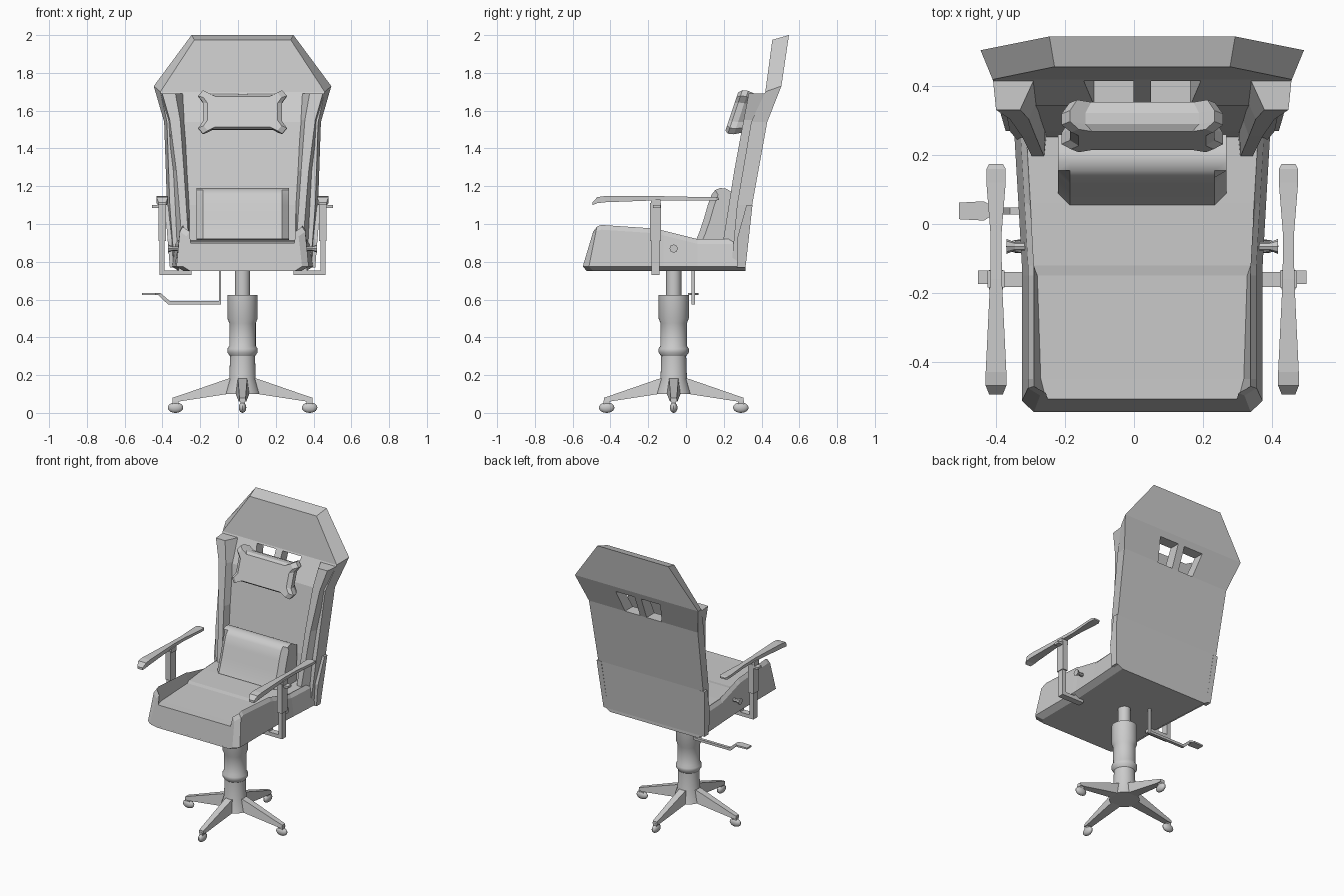
import bpy, bmesh, math
from mathutils import Vector

if "Cube" in bpy.data.objects:
    bpy.data.objects.remove(bpy.data.objects["Cube"])

CX, CY = 0.024, -0.065          # column axis

grey = bpy.data.materials.new("light grey")
grey.use_nodes = True
COLOUR = (0.6, 0.6, 0.6, 1)
grey.diffuse_color = COLOUR
grey.node_tree.nodes["Principled BSDF"].inputs["Base Color"].default_value = COLOUR


def finish(name, bm, smooth=False):
    """Turn a bmesh into a centred object with the shared material."""
    bmesh.ops.recalc_face_normals(bm, faces=bm.faces)
    mesh = bpy.data.meshes.new(name)
    bm.to_mesh(mesh)
    bm.free()
    mesh.materials.append(grey)
    ob = bpy.data.objects.new(name, mesh)
    ob.location.x = CX
    bpy.context.collection.objects.link(ob)
    if smooth:
        bpy.ops.object.select_all(action='DESELECT')
        ob.select_set(True)
        bpy.context.view_layer.objects.active = ob
        bpy.ops.object.shade_smooth_by_angle(angle=math.radians(35))
    return ob


def loft(name, rings, smooth=False):
    """Skin a row of equal-length rings and cap both ends."""
    bm = bmesh.new()
    vs = [[bm.verts.new(p) for p in r] for r in rings]
    n = len(rings[0])
    for a, b in zip(vs, vs[1:]):
        for i in range(n):
            j = (i + 1) % n
            bm.faces.new((a[i], a[j], b[j], b[i]))
    bm.faces.new(vs[0])
    bm.faces.new(vs[-1])
    return finish(name, bm, smooth)


def flip(points, s):
    return [(x * s, y, z) for x, y, z in points]


def box(name, x0, x1, y0, y1, z0, z1):
    return loft(name, [[(x0, y0, z), (x1, y0, z), (x1, y1, z), (x0, y1, z)] for z in (z0, z1)])


def lathe(name, profile, steps=32):
    rings = [[(r * math.cos(a), CY + r * math.sin(a), z)
              for a in (math.tau * k / steps for k in range(steps))] for r, z in profile]
    return loft(name, rings, True)


# Gas column
lathe("column", [(.095, .1), (.07, .18), (.066, .3), (.08, .32), (.08, .34), (.07, .355),
                 (.07, .475), (.08, .5), (.08, .625), (.04, .625), (.04, .77)])

# Four legs with casters
for k in range(4):
    a = k * math.pi / 2
    c, s = math.cos(a), math.sin(a)

    def turn(r, t, z):
        return (r * c - t * s, CY + r * s + t * c, z)

    rings = []
    for r, wt, wb, top, bottom in ((.03, .024, .036, .19, .1), (.08, .024, .036, .18, .1),
                                   (.34, .017, .02, .09, .06), (.37, .015, .018, .08, .06)):
        rings.append([turn(r, -wb, bottom), turn(r, wb, bottom), turn(r, wt, top), turn(r, -wt, top)])
    loft(f"leg_{k + 1}", rings)
    loft(f"caster_stem_{k + 1}", [[turn(.355 + u * .016, v * .012, z) for u, v in
                                   ((-1, -1), (1, -1), (1, 1), (-1, 1))] for z in (.03, .065)])
    bm = bmesh.new()
    bmesh.ops.create_uvsphere(bm, u_segments=16, v_segments=10, radius=1)
    for v in bm.verts:
        v.co = Vector(turn(.355 + v.co.x * .041, v.co.y * .02, .028 + v.co.z * .028))
    finish(f"caster_{k + 1}", bm, True)

# Seat: half section mirrored, lofted from front to back
# y, lean, outer half width, bolster top, inner half width, seat height
SEAT = ((-.548, .3, .315, .96, .275, .9), (-.515, .2, .35, .985, .285, .9),
        (-.45, 0, .35, .995, .295, .9), (-.15, 0, .35, .975, .305, .905),
        (-.12, 0, .35, .965, .315, .91), (.06, 0, .36, .92, .33, .915), (.315, 0, .375, .92, .34, .915))
rings = []
for y, lean, w, top, inner, base in SEAT:
    half = [(w - .04, .75), (w, .775), (w - .018, top - .025), (w - .035, top), (inner, base)]
    full = half + [(-x, z) for x, z in reversed(half)]
    rings.append([(x, y + lean * (z - .77) + (.03 if z < .76 and y < -.5 else 0), z) for x, z in full])
loft("seat", rings)

# Backrest panel: back z, y, half width, then front z, y, half width
BACK = ((.77, .315, .375, .77, .24, .36), (1.1, .35, .4, 1.1, .27, .385),
        (1.54, .43, .415, 1.54, .345, .4), (1.73, .505, .47, 1.7, .42, .435),
        (2.0, .545, .27, 1.975, .457, .255))
backrest = loft("backrest", [[(-wf, yf, zf), (wf, yf, zf), (wb, yb, zb), (-wb, yb, zb)]
                             for zb, yb, wb, zf, yf, wf in BACK])

# Two tapered openings through the panel
for s in (-1, 1):
    outline = [(.025, 1.54), (.14, 1.54), (.17, 1.69), (.025, 1.69)]
    cutter = loft("opening_cutter", [flip([(x, y, z) for x, z in outline], s) for y in (.2, .7)])
    cutter.hide_render = True
    cutter.hide_viewport = True
    cut = backrest.modifiers.new("opening", 'BOOLEAN')
    cut.operation = 'DIFFERENCE'
    cut.solver = 'EXACT'
    cut.object = cutter

# Side wings: z, outer back, outer front, inner front, inner back, front y, back y
WING = ((.9, .365, .32, .285, .275, .195, .29), (1.28, .38, .35, .31, .28, .255, .34),
        (1.55, .395, .385, .33, .295, .305, .38), (1.69, .435, .425, .355, .31, .332, .43))
for side, s in (("left", 1), ("right", -1)):
    loft(f"{side}_wing", [flip([(ob, yb, z), (of, yf, z), (nf, yf, z), (nb, yb, z)], s)
                          for z, ob, of, nf, nb, yf, yb in WING])

    # Rear side flap
    flap = [(.27, .77), (.315, .77), (.352, 1.1), (.32, 1.1), (.27, .92)]
    loft(f"{side}_flap", [flip([(x + (z - .77) * .08, y, z) for y, z in flap], s) for x in (.35, .385)])

    # Arm pad: y, half width, bottom, top
    PAD = ((-.495, .02, 1.1, 1.115), (-.47, .03, 1.11, 1.142), (-.43, .03, 1.115, 1.148),
           (-.16, .017, 1.125, 1.148), (-.03, .016, 1.125, 1.145), (.12, .028, 1.125, 1.142),
           (.16, .028, 1.125, 1.142), (.175, .02, 1.128, 1.138))
    loft(f"{side}_arm_pad", [flip([(.425 - w, y, a), (.425 + w, y, a), (.425 + w, y, b), (.425 - w, y, b)], s)
                             for y, w, a, b in PAD])

    # Arm post, sleeve, collar and bracket under the seat
    def part(name, x0, x1, *rest):
        box(f"{side}_{name}", x0 * s, x1 * s, *rest)

    part("arm_post", .412, .44, -.183, -.14, .73, 1.1)
    part("arm_sleeve", .405, .445, -.19, -.133, .91, 1.11)
    part("arm_collar", .4, .45, -.185, -.135, 1.1, 1.13)
    part("arm_button", .43, .478, -.175, -.135, 1.085, 1.1)
    part("arm_bracket", .27, .44, -.183, -.14, .73, .755)
    part("bracket_mount", .27, .34, -.183, -.14, .75, .775)

    # Side bolt
    loft(f"{side}_bolt", [[(s * x, CY + r * math.cos(k * math.pi / 4), .87 + r * math.sin(k * math.pi / 4))
                           for k in range(8)] for x, r in ((.33, .012), (.37, .012), (.395, .022))])

# Head pillow with pulled corners, leaning with the back
quarter = [(.21, .05), (.235, .085), (.21, .115), (.165, .092)]
outline = (quarter + [(-x, z) for x, z in reversed(quarter)]
           + [(-x, -z) for x, z in quarter] + [(x, -z) for x, z in reversed(quarter)])
rings = []
for depth, k in ((0, .88), (.018, 1), (.05, 1), (.085, .9)):
    rings.append([(x * k, .262 + depth - .02 + z * k * .33, 1.595 + z * k - depth * .1) for x, z in outline])
loft("head_pillow", rings)

# Lumbar pillow, rounded over the top with bevelled front ends
profile = [(.055, .92), (.07, .955), (.095, 1.03), (.115, 1.1), (.135, 1.155), (.155, 1.18), (.18, 1.19),
           (.21, 1.188), (.26, 1.16), (.25, .915)]
rings = []
for x in (-.245, -.21, .21, .245):
    pull = .035 if abs(x) > .22 else 0
    rings.append([(x, y + (pull if y < .14 else 0), z) for y, z in profile])
loft("lumbar_pillow", rings, True)

# Height lever with paddle
path = [(-.125, .77), (-.125, .592), (-.385, .592), (-.435, .635),
        (-.445, .622), (-.395, .575), (-.113, .575), (-.113, .77)]
bm = bmesh.new()
rows = [[bm.verts.new((x, y, z)) for x, z in path] for y in (.028, .048)]
for row in rows:
    for i in range(3):
        bm.faces.new((row[i], row[i + 1], row[6 - i], row[7 - i]))
for i in range(8):
    j = (i + 1) % 8
    bm.faces.new((rows[0][i], rows[0][j], rows[1][j], rows[1][i]))
finish("lever", bm)
loft("lever_paddle", [[(x, .038 - w, .625), (x, .038 + w, .625), (x, .038 + w, .636), (x, .038 - w, .636)]
                      for x, w in ((-.533, .024), (-.46, .028), (-.435, .012))])
